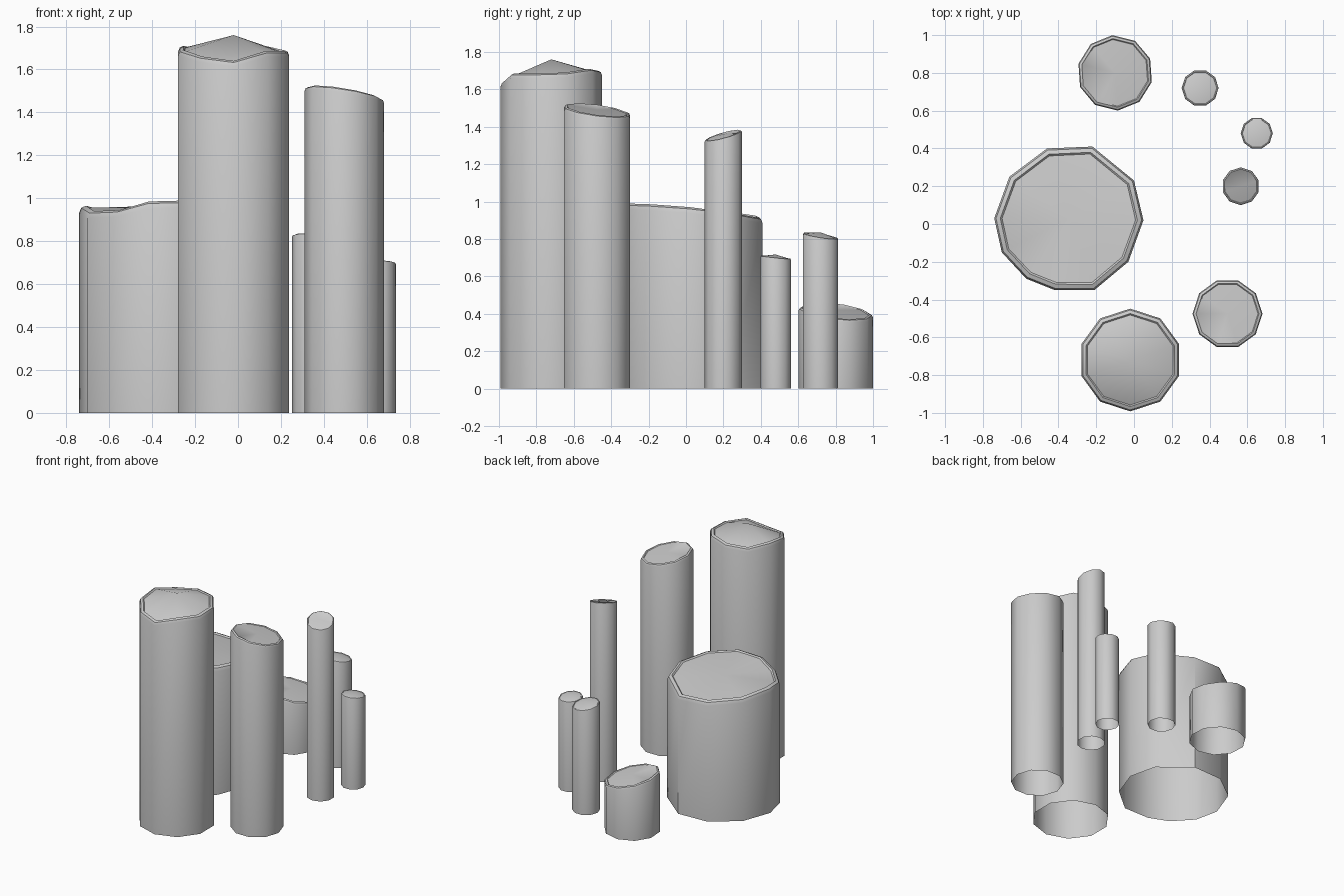
import bpy
import bmesh
from math import cos, sin, radians

if "Cube" in bpy.data.objects:
    bpy.data.objects.remove(bpy.data.objects["Cube"])


def ring(cx, cy, r, start, n=10):
    """Regular outline, counter-clockwise from the start angle."""
    return [(cx + r * cos(radians(start + 360 * i / n)),
             cy + r * sin(radians(start + 360 * i / n))) for i in range(n)]


def column(name, outline, heights, centre, peak, bevel):
    """Open-bottomed pillar with a rounded uneven rim and a slightly domed cap."""
    cx, cy = centre
    bm = bmesh.new()
    # (inward offset, drop below the rim) in bevel units; None is the ground
    profile = [(0, None), (0, 1), (0.3, 0.3), (1, 0), (1.3, 0.3)]
    rows = []
    for inset, drop in profile:
        row = []
        for (x, y), h in zip(outline, heights):
            dx, dy = x - cx, y - cy
            d = (dx * dx + dy * dy) ** 0.5
            k = 1 - inset * bevel / d
            z = 0 if drop is None else h - drop * bevel
            row.append(bm.verts.new((cx + dx * k, cy + dy * k, z)))
        rows.append(row)
    n = len(outline)
    for a, b in zip(rows, rows[1:]):
        for i in range(n):
            j = (i + 1) % n
            bm.faces.new((a[i], a[j], b[j], b[i]))
    # cap fan
    top = bm.verts.new((cx, cy, peak))
    for i in range(n):
        bm.faces.new((rows[-1][i], rows[-1][(i + 1) % n], top))
    me = bpy.data.meshes.new(name)
    bm.to_mesh(me)
    bm.free()
    ob = bpy.data.objects.new(name, me)
    bpy.context.collection.objects.link(ob)
    bpy.ops.object.select_all(action='DESELECT')
    ob.select_set(True)
    bpy.context.view_layer.objects.active = ob
    bpy.ops.object.shade_smooth_by_angle(angle=radians(40))


# broad irregular pillar: x, y and rim height per corner
broad = [(0.05, 0.02, 0.97), (0.0, 0.23, 0.945), (-0.22, 0.41, 0.915),
         (-0.46, 0.40, 0.925), (-0.66, 0.25, 0.945), (-0.74, 0.03, 0.965),
         (-0.70, -0.15, 0.94), (-0.57, -0.29, 0.945), (-0.42, -0.35, 0.985),
         (-0.21, -0.35, 0.99), (-0.03, -0.20, 0.985)]
column("broad_pillar", [p[:2] for p in broad], [p[2] for p in broad],
       (-0.345, 0.03), 0.965, 0.032)

# tallest pillar with an uneven rim and pointed cap
column("tall_pillar", ring(-0.02, -0.72, 0.272, -90),
       [1.64, 1.685, 1.685, 1.69, 1.71, 1.70, 1.69, 1.71, 1.69, 1.66],
       (-0.02, -0.72), 1.76, 0.026)

# slanted pillars: x, y, radius, start angle, height, slope x, slope y, peak, bevel
slanted = {
    "slanted_pillar": (0.495, -0.475, 0.185, 0, 1.49, -0.15, -0.12, 1.49, 0.018),
    "short_pillar": (-0.10, 0.80, 0.20, 94, 0.415, -0.2, -0.1, 0.42, 0.018),
    "thin_pillar_tall": (0.565, 0.20, 0.10, 90, 1.355, -0.15, 0.25, 1.36, 0.009),
    "thin_pillar_middle": (0.35, 0.72, 0.098, 0, 0.818, -0.1, -0.15, 0.835, 0.008),
    "thin_pillar_low": (0.65, 0.48, 0.085, 0, 0.703, -0.03, -0.1, 0.717, 0.007),
}
for name, (cx, cy, r, a, h, sx, sy, peak, bevel) in slanted.items():
    pts = ring(cx, cy, r, a)
    column(name, pts, [h + sx * (x - cx) + sy * (y - cy) for x, y in pts],
           (cx, cy), peak, bevel)
